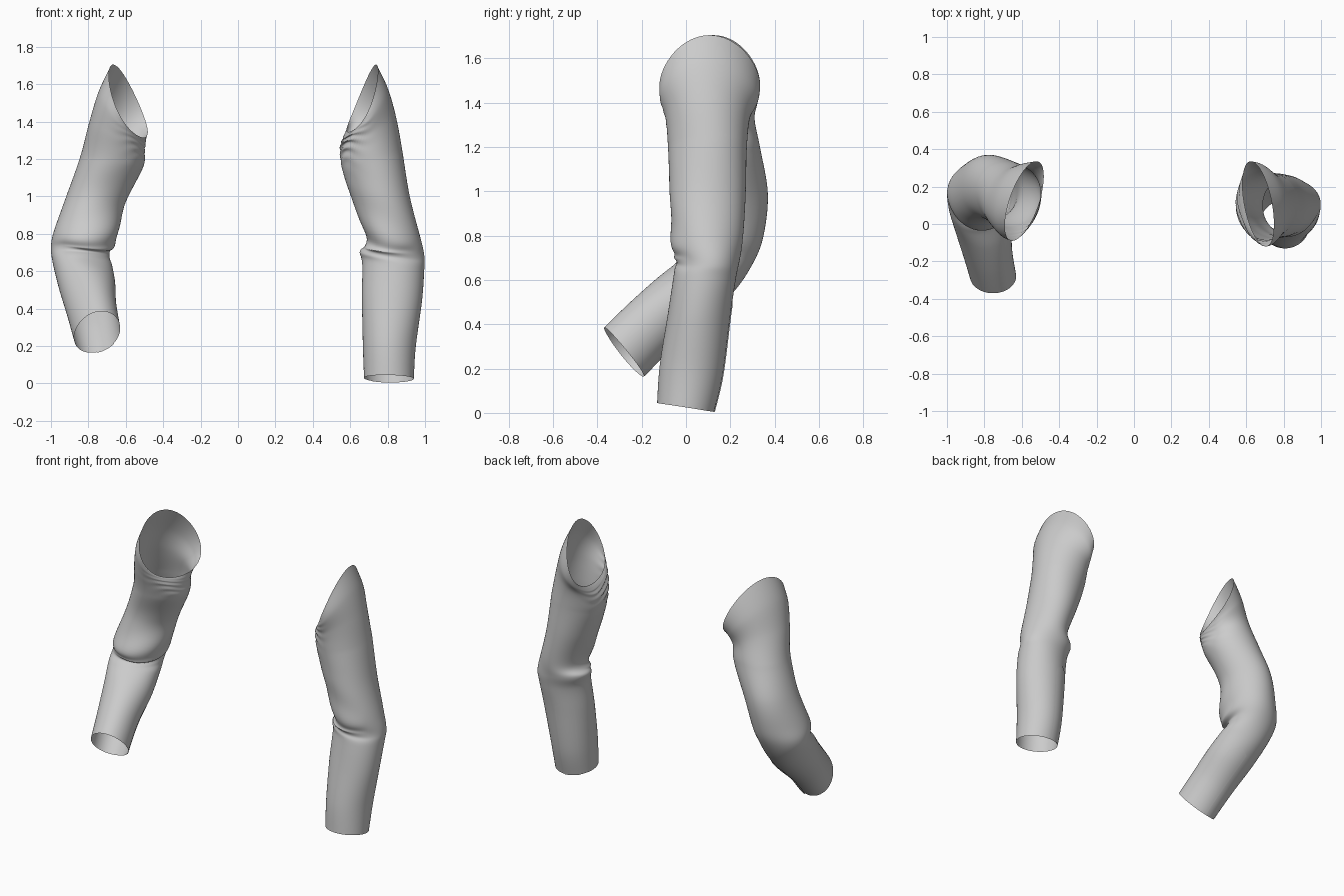
import bpy, bmesh, math
from mathutils import Vector

if "Cube" in bpy.data.objects:
    bpy.data.objects.remove(bpy.data.objects["Cube"])

# Key rings, cuff to shoulder: outer x,z | inner x,z | front y,z | back y,z
STRAIGHT = [
    (.94, .025, .674, .03, -.13, .045, .127, .005),
    (.95, .20, .667, .20, -.118, .22, .165, .17),
    (.985, .45, .663, .45, -.083, .45, .20, .45),
    (.998, .61, .667, .63, -.055, .62, .225, .60),
    (.995, .68, .652, .71, -.042, .685, .245, .69),
    (.97, .79, .685, .77, -.065, .75, .255, .79),
    (.92, 1.0, .605, 1.0, -.075, 1.0, .268, 1.0),
    (.88, 1.24, .555, 1.16, -.08, 1.2, .276, 1.2),
    (.845, 1.42, .548, 1.26, -.092, 1.33, .29, 1.34),
    (.80, 1.575, .565, 1.315, -.117, 1.42, .325, 1.42),
    (.738, 1.705, .59, 1.345, -.12, 1.475, .335, 1.475)]
BENT = [
    (-.877, .245, -.63, .295, -.37, .383, -.19, .167),
    (-.915, .38, -.65, .42, -.25, .50, -.05, .31),
    (-.96, .52, -.657, .53, -.13, .61, .12, .455),
    (-.993, .65, -.675, .63, -.045, .675, .24, .575),
    (-.998, .73, -.687, .69, -.005, .715, .317, .70),
    (-.98, .82, -.65, .76, -.035, .765, .352, .82),
    (-.92, 1.0, -.605, .96, .02, .99, .367, 1.0),
    (-.845, 1.21, -.507, 1.16, -.015, 1.19, .335, 1.2),
    (-.795, 1.39, -.50, 1.24, -.055, 1.33, .31, 1.33),
    (-.74, 1.56, -.50, 1.29, -.082, 1.42, .325, 1.42),
    (-.668, 1.705, -.505, 1.315, -.09, 1.475, .335, 1.475)]


def spline(rings, v):
    """Catmull-Rom blend of the ring values at position v."""
    n = len(rings)
    k = min(int(v), n - 2)
    t = v - k
    a, b, c, d = (rings[max(0, min(n - 1, k + j))] for j in (-1, 0, 1, 2))
    return [q + .5 * t * (r - p + t * (2 * p - 5 * q + 4 * r - s + t * (3 * (q - r) + s - p)))
            for p, q, r, s in zip(a, b, c, d)]


def bump(x, centre, width):
    return math.exp(-((x - centre) / width) ** 2)


def surface(rings, v, ang, shear, ruffle, lift=0):
    """Point on the sleeve; angle 0 outer, 90 back, 180 inner, 270 front."""
    ox, oz, ix, iz, fy, fz, by, bz = spline(rings, v)
    mx, my = (ox + ix) / 2, (fy + by) / 2
    k = shear * max(0, (v - 7) / 3)
    o, i = Vector((ox, my, oz)), Vector((ix, my, iz))
    f, b = Vector((mx + k, fy, fz)), Vector((mx - k, by, bz))
    c = (o + i + f + b) / 4
    p = (c + (o - i) / 2 * math.cos(ang) + (b - f) / 2 * math.sin(ang)
         + (o + i - b - f) / 4 * math.cos(2 * ang))
    # cloth folds: soft drape, elbow creases, bunched underarm
    inner = max(0, -math.cos(ang - .4))
    w = .003 * math.sin(3 * ang + 1.7 * v) * bump(v, 4.5, 3)
    w += .007 * math.sin(7 * v + 2 * ang) * bump(v, 4.7, 1) * max(0, -math.sin(ang + .6))
    w += ruffle * math.sin(11 * v + 4 * math.sin(3 * ang)) * bump(v, 8.3, .9) * inner ** 3
    return p + (p - c).normalized() * (w + lift)


def sheet(name, point, nu, nv, closed):
    """Quad grid surface, optionally closed around."""
    bm = bmesh.new()
    rows = [[bm.verts.new(point(u / nu, v / nv)) for u in range(nu + (not closed))]
            for v in range(nv + 1)]
    for r, s in zip(rows, rows[1:]):
        for u in range(nu):
            w = (u + 1) % len(r)
            bm.faces.new((r[u], r[w], s[w], s[u]))
    bmesh.ops.recalc_face_normals(bm, faces=bm.faces)
    me = bpy.data.meshes.new(name)
    bm.to_mesh(me)
    bm.free()
    ob = bpy.data.objects.new(name, me)
    bpy.context.collection.objects.link(ob)
    me.shade_smooth()
    return ob


for label, rings, shear, ruffle in (("straight", STRAIGHT, .04, .009), ("bent", BENT, -.065, .003)):
    # open sleeve tube
    tube = sheet(label + "_sleeve",
                 lambda u, v: surface(rings, v * 10, u * math.tau, shear, ruffle), 64, 120, True)
    # outward normals on the open tube
    poly = tube.data.polygons[64 * 30]
    if poly.normal.x * (1 if rings is STRAIGHT else -1) < 0:
        tube.data.flip_normals()

    # cuff placket with a pointed top, on the inner back of the forearm
    def placket(u, v):
        top = 2.15 + .25 * (1 - abs(2 * u - 1))
        return surface(rings, v * top, math.radians(90 + 45 * u), shear, ruffle, .004)
    strip = sheet(label + "_cuff_placket", placket, 10, 24, False)
    if strip.data.polygons[60].normal.y < 0:
        strip.data.flip_normals()
